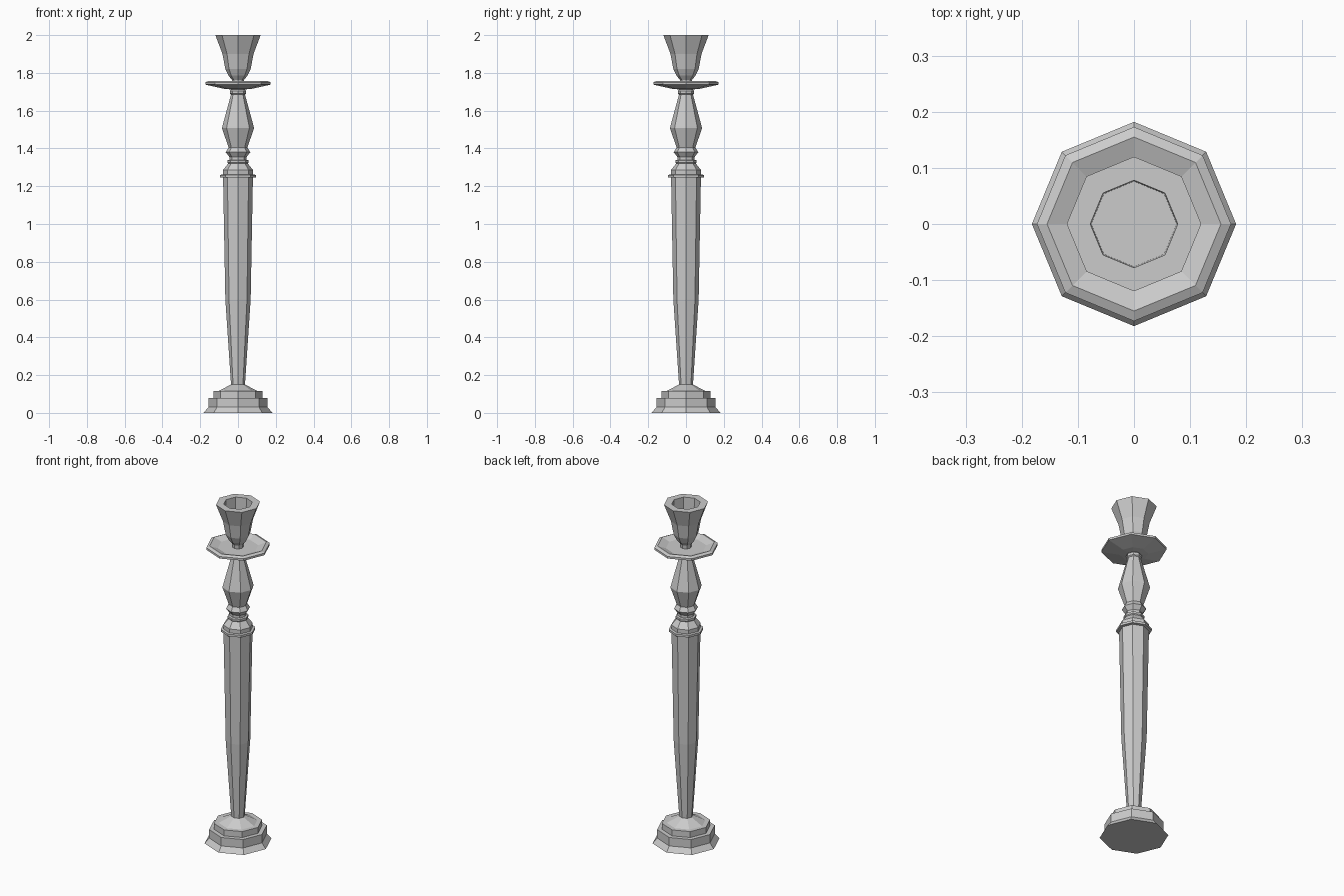
import bpy, bmesh, math

SIDES = 8


def lathe(name, profile):
    """Turn a (radius, height) profile into a flat-faced octagonal part."""
    bm = bmesh.new()
    rings = []
    for r, z in profile:
        if r == 0:
            rings.append([bm.verts.new((0, 0, z))] * SIDES)
        else:
            rings.append([bm.verts.new((r * math.cos(i * math.tau / SIDES),
                                        r * math.sin(i * math.tau / SIDES), z))
                          for i in range(SIDES)])
    for a, b in zip(rings, rings[1:]):
        for i in range(SIDES):
            j = (i + 1) % SIDES
            # poles repeat a vertex, so drop duplicates to make triangles
            bm.faces.new(list(dict.fromkeys((a[i], a[j], b[j], b[i]))))
    mesh = bpy.data.meshes.new(name)
    bm.to_mesh(mesh)
    bm.free()
    ob = bpy.data.objects.new(name, mesh)
    bpy.context.collection.objects.link(ob)
    return ob


# stepped foot
lathe("base", [(0, 0), (0.182, 0), (0.157, 0.03), (0.157, 0.08), (0.131, 0.08),
               (0.131, 0.115), (0.105, 0.115), (0.037, 0.15)])

# long tapering column
lathe("shaft", [(0.037, 0.15), (0.067, 0.6), (0.079, 1.245)])

# rings above the column
lathe("collar", [(0.079, 1.245), (0.094, 1.247), (0.094, 1.26), (0.08, 1.262),
                 (0.08, 1.285), (0.052, 1.32), (0.056, 1.325), (0.056, 1.337),
                 (0.046, 1.34), (0.046, 1.355), (0.065, 1.38), (0.05, 1.405)])

# vase-shaped stem
lathe("stem", [(0.05, 1.405), (0.085, 1.508), (0.082, 1.52), (0.037, 1.685),
               (0.043, 1.69), (0.043, 1.705), (0.035, 1.712)])

# dished pan that catches wax
lathe("drip_pan", [(0.035, 1.712), (0.075, 1.716), (0.173, 1.738), (0.173, 1.75),
                   (0.155, 1.758), (0.11, 1.742), (0.03, 1.742)])

# flared cup with its candle socket
lathe("candle_cup", [(0.03, 1.742), (0.032, 1.763), (0.05, 1.785), (0.067, 1.82),
                     (0.082, 1.9), (0.12, 2.0), (0.078, 2.0), (0.076, 1.88),
                     (0, 1.88)])
